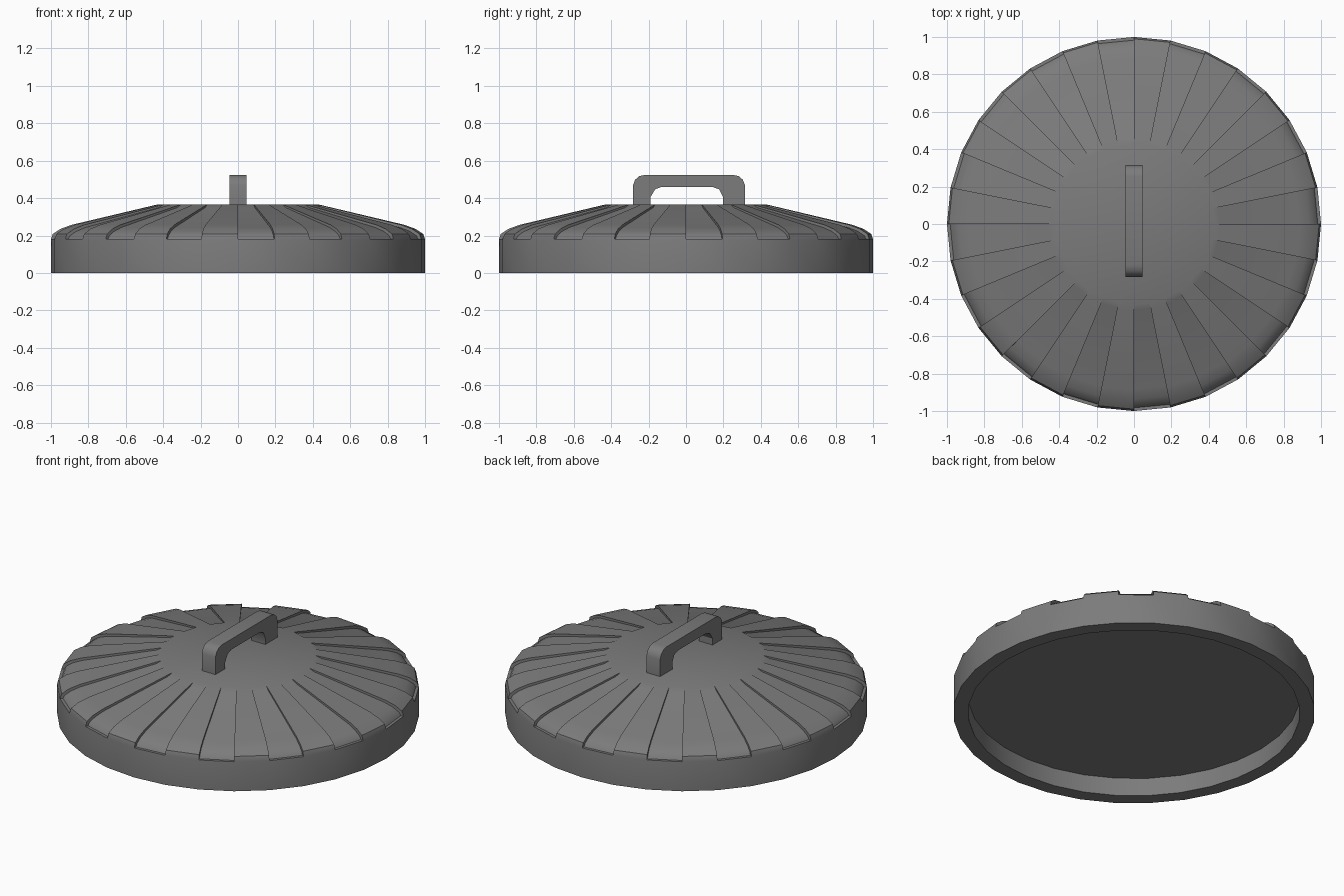
import bpy, bmesh
from math import sin, cos, pi, radians

if "Cube" in bpy.data.objects:
    bpy.data.objects.remove(bpy.data.objects["Cube"])

N = 32          # sides of the lid; sectors alternate recessed / raised
# (radius, height) profiles from rim shoulder to flat top; both end on the same point
RAISED = [(1, .18), (.99, .208), (.95, .235), (.89, .257), (.46, .359), (.43, .366)]
SUNK = [(.983, .18), (.973, .198), (.937, .222), (.883, .243), (.46, .349), (.43, .366)]

# dark grey shared by both parts
mat = bpy.data.materials.new("dark_grey")
mat.diffuse_color = (.2, .2, .2, 1)
mat.use_nodes = True
mat.node_tree.nodes["Principled BSDF"].inputs["Base Color"].default_value = mat.diffuse_color


def finish(bm, name):
    bmesh.ops.remove_doubles(bm, verts=bm.verts, dist=1e-5)
    bmesh.ops.recalc_face_normals(bm, faces=bm.faces)
    me = bpy.data.meshes.new(name)
    bm.to_mesh(me)
    bm.free()
    me.materials.append(mat)
    ob = bpy.data.objects.new(name, me)
    bpy.context.collection.objects.link(ob)
    bpy.ops.object.select_all(action='DESELECT')
    ob.select_set(True)
    bpy.context.view_layer.objects.active = ob
    bpy.ops.object.shade_smooth_by_angle(angle=radians(30))
    return ob


def make_lid():
    bm = bmesh.new()

    def column(profile, i):
        a = 2 * pi * i / N
        return [bm.verts.new((r * cos(a), r * sin(a), z)) for r, z in profile]

    cols = [{"up": column(RAISED, i), "down": column(SUNK, i),
             "rim": column([(1, .18), (1, 0), (.917, 0), (.917, .11)], i)}
            for i in range(N)]

    def strip(a, b):
        for j in range(len(a) - 1):
            bm.faces.new((a[j], b[j], b[j + 1], a[j + 1]))

    for i in range(N):
        a, b = cols[i], cols[(i + 1) % N]
        # side band, bottom lip and inner wall
        strip(a["rim"], b["rim"])
        # crown sector
        key = "down" if i % 2 == 0 else "up"
        strip(a[key], b[key])
        if key == "down":   # ledge at the foot of the recess
            bm.faces.new((a["up"][0], b["up"][0], b["down"][0], a["down"][0]))
        # step between neighbouring sectors
        u, d = a["up"], a["down"]
        for j in range(len(u) - 2):
            bm.faces.new((u[j], u[j + 1], d[j + 1], d[j]))
        bm.faces.new((u[-2], u[-1], d[-2]))
    # flat top and underside
    bm.faces.new([c["up"][-1] for c in cols])
    bm.faces.new([c["rim"][-1] for c in cols])
    return finish(bm, "lid")


def make_handle():
    # side profile in (y, z)
    outer = [(-.283, .36), (-.283, .47), (-.272, .498), (-.25, .517), (-.22, .524),
             (.252, .524), (.282, .517), (.304, .498), (.315, .47), (.315, .36)]
    inner = [(.198, .36), (.198, .405), (.178, .447), (.14, .46),
             (-.13, .46), (-.165, .447), (-.19, .405), (-.19, .36)]
    bm = bmesh.new()
    f = bm.faces.new([bm.verts.new((-.046, y, z)) for y, z in outer + inner])
    ext = bmesh.ops.extrude_face_region(bm, geom=[f], use_keep_orig=True)
    moved = [v for v in ext["geom"] if isinstance(v, bmesh.types.BMVert)]
    bmesh.ops.translate(bm, verts=moved, vec=(.092, 0, 0))
    return finish(bm, "handle")


make_lid()
make_handle()
